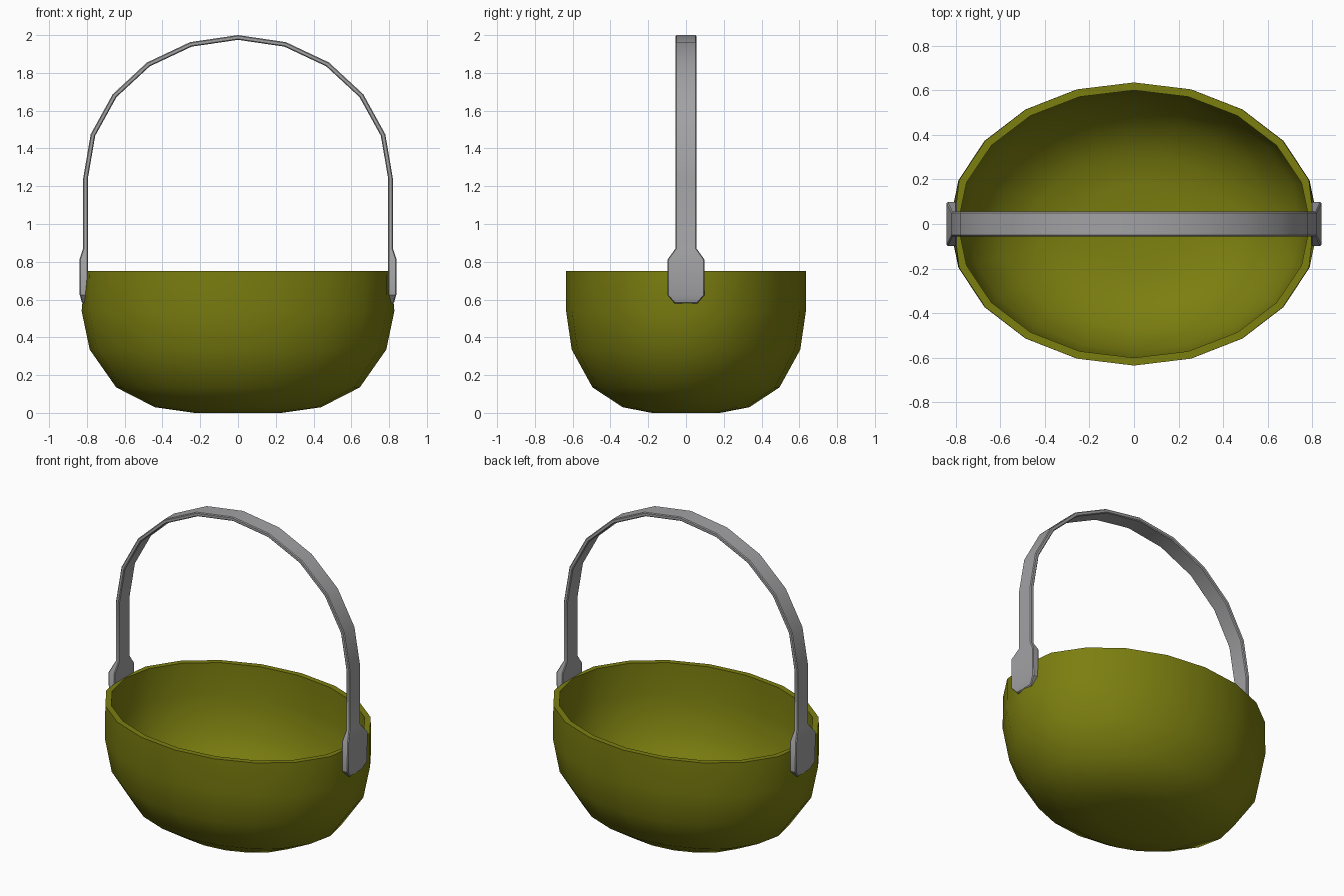
import bpy, bmesh, math

if "Cube" in bpy.data.objects:
    bpy.data.objects.remove(bpy.data.objects["Cube"])


def material(name, rgb):
    m = bpy.data.materials.new(name)
    m.diffuse_color = (*rgb, 1)
    m.use_nodes = True
    m.node_tree.nodes["Principled BSDF"].inputs["Base Color"].default_value = m.diffuse_color
    return m


def finish(name, bm, mat, angle):
    bmesh.ops.recalc_face_normals(bm, faces=bm.faces)
    me = bpy.data.meshes.new(name)
    bm.to_mesh(me)
    bm.free()
    me.materials.append(mat)
    ob = bpy.data.objects.new(name, me)
    bpy.context.collection.objects.link(ob)
    bpy.ops.object.select_all(action='DESELECT')
    ob.select_set(True)
    bpy.context.view_layer.objects.active = ob
    bpy.ops.object.shade_smooth_by_angle(angle=math.radians(angle))
    return ob


def loft(bm, rings):
    # skin closed rings of points and cap both ends
    vs = [[bm.verts.new(p) for p in r] for r in rings]
    for a, b in zip(vs, vs[1:]):
        n = len(a)
        for i in range(n):
            bm.faces.new((a[i], a[(i + 1) % n], b[(i + 1) % n], b[i]))
    bm.faces.new(vs[0])
    bm.faces.new(vs[-1])


olive = material("olive green", (0.20, 0.21, 0.005))
grey = material("grey", (0.36, 0.36, 0.37))

# Oval bowl: outer wall up to the rim, then inner wall down (rx, ry, z)
profile = [(0.23, 0.18, 0), (0.44, 0.335, 0.03), (0.645, 0.495, 0.135),
           (0.785, 0.605, 0.335), (0.828, 0.635, 0.54), (0.825, 0.635, 0.75),
           (0.79, 0.6, 0.75), (0.79, 0.6, 0.545), (0.75, 0.57, 0.35),
           (0.62, 0.47, 0.16), (0.43, 0.325, 0.065), (0.23, 0.18, 0.035)]
bm = bmesh.new()
rings = []
for rx, ry, z in profile:
    ring = []
    for i in range(20):
        a = math.tau * i / 20
        x, y = rx * math.cos(a), ry * math.sin(a)
        if z > 0.7:  # rim is slightly flattened where the handle sits
            x = max(-0.808, min(0.808, x))
        ring.append((x, y, z))
    rings.append(ring)
loft(bm, rings)
finish("bowl", bm, olive, 50)

# Handle: widened end plates and a half-ellipse arch
# right-hand end: inner x, outer x, half width, z
end = [(0.795, 0.825, 0.06, 0.58), (0.795, 0.838, 0.099, 0.625),
       (0.795, 0.84, 0.099, 0.81), (0.795, 0.82, 0.056, 0.87)]
sections = [((xi, z), (xo, z), w) for xi, xo, w, z in end]
for i in range(11):
    a = math.pi * i / 10
    c, s = math.cos(a), math.sin(a)
    sections.append(((0.795 * c, 1.24 + 0.735 * s), (0.82 * c, 1.24 + 0.76 * s), 0.055))
sections += [((-xi, z), (-xo, z), w) for xi, xo, w, z in reversed(end)]
bm = bmesh.new()
loft(bm, [[(p[0], -w, p[1]), (q[0], -w, q[1]), (q[0], w, q[1]), (p[0], w, p[1])]
          for p, q, w in sections])
handle = finish("handle", bm, grey, 40)
bev = handle.modifiers.new("soft edges", 'BEVEL')
bev.width = 0.005
bev.segments = 1
bev.limit_method = 'ANGLE'
bev.angle_limit = math.radians(60)
